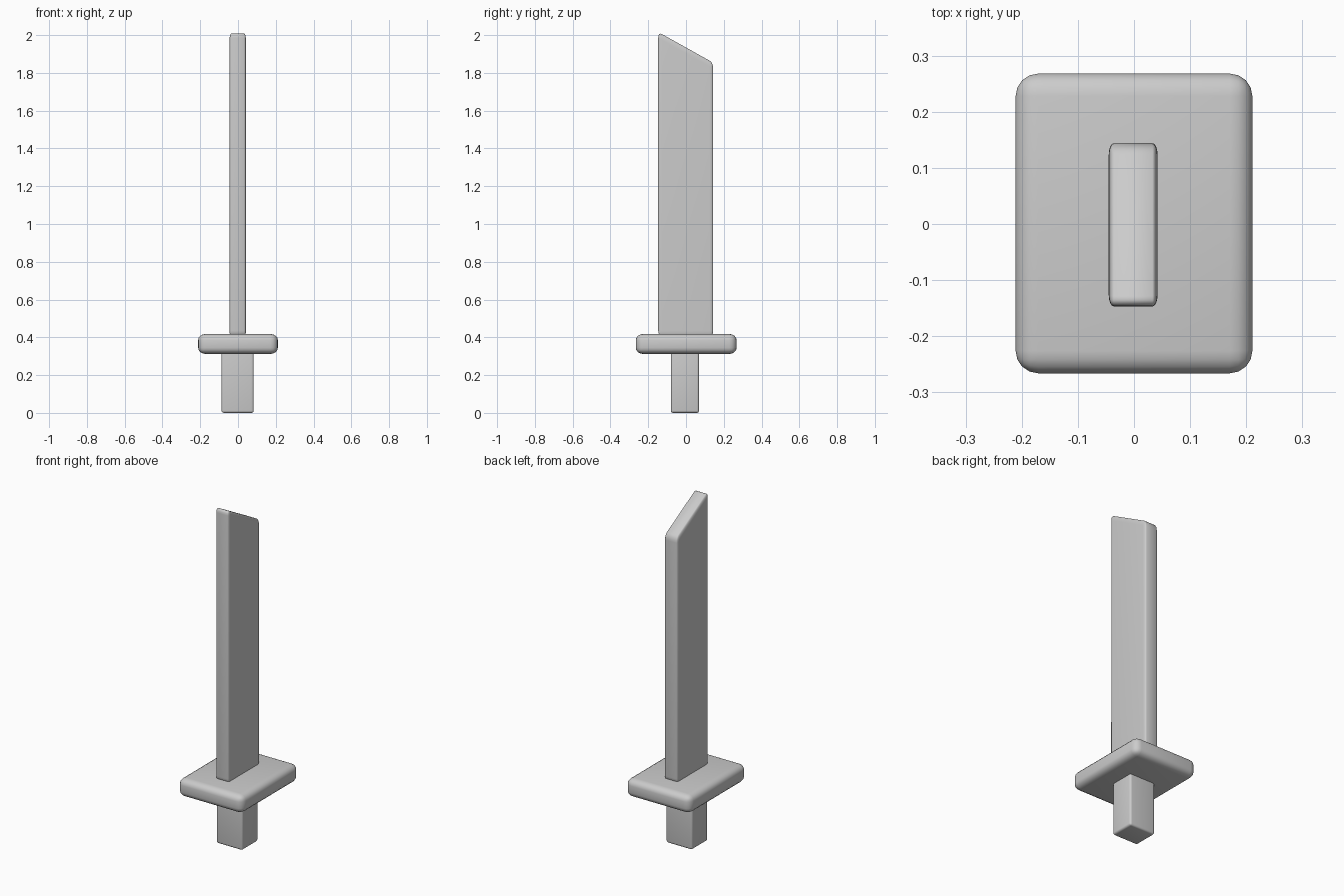
import bpy, bmesh
from mathutils import Vector

if "Cube" in bpy.data.objects:
    bpy.data.objects.remove(bpy.data.objects["Cube"])


def rounded_box(name, lo, hi, radii, segments=4, slope=0.0):
    """Box with rounded edges; radii differ per axis, slope lowers the top towards +y."""
    lo, hi, radii = Vector(lo), Vector(hi), Vector(radii)
    bm = bmesh.new()
    bmesh.ops.create_cube(bm, size=1)
    for v in bm.verts:
        top, back = v.co.z > 0, v.co.y > 0
        v.co = Vector((lo[i] + (v.co[i] + 0.5) * (hi[i] - lo[i])) for i in range(3))
        if top and back:
            v.co.z -= slope
        # work in radius units so that one bevel width fits all axes
        v.co = Vector(v.co[i] / radii[i] for i in range(3))
    bmesh.ops.bevel(bm, geom=bm.edges[:], offset=1, offset_type='OFFSET',
                    segments=segments, profile=0.5, affect='EDGES', clamp_overlap=True)
    for v in bm.verts:
        v.co = Vector(v.co[i] * radii[i] for i in range(3))
    bmesh.ops.recalc_face_normals(bm, faces=bm.faces[:])
    for f in bm.faces:
        f.smooth = True
    mesh = bpy.data.meshes.new(name)
    bm.to_mesh(mesh)
    bm.free()
    obj = bpy.data.objects.new(name, mesh)
    bpy.context.collection.objects.link(obj)
    return obj


# Grip below the guard
rounded_box("grip", (-0.087, -0.08, 0), (0.083, 0.069, 0.35), (0.013, 0.011, 0.012))

# Flat guard plate
rounded_box("guard", (-0.211, -0.266, 0.312), (0.211, 0.268, 0.418), (0.04, 0.04, 0.033))

# Blade with a slanted tip
rounded_box("blade", (-0.045, -0.147, 0.405), (0.042, 0.144, 2.016), (0.009, 0.02, 0.03),
            slope=0.162)
